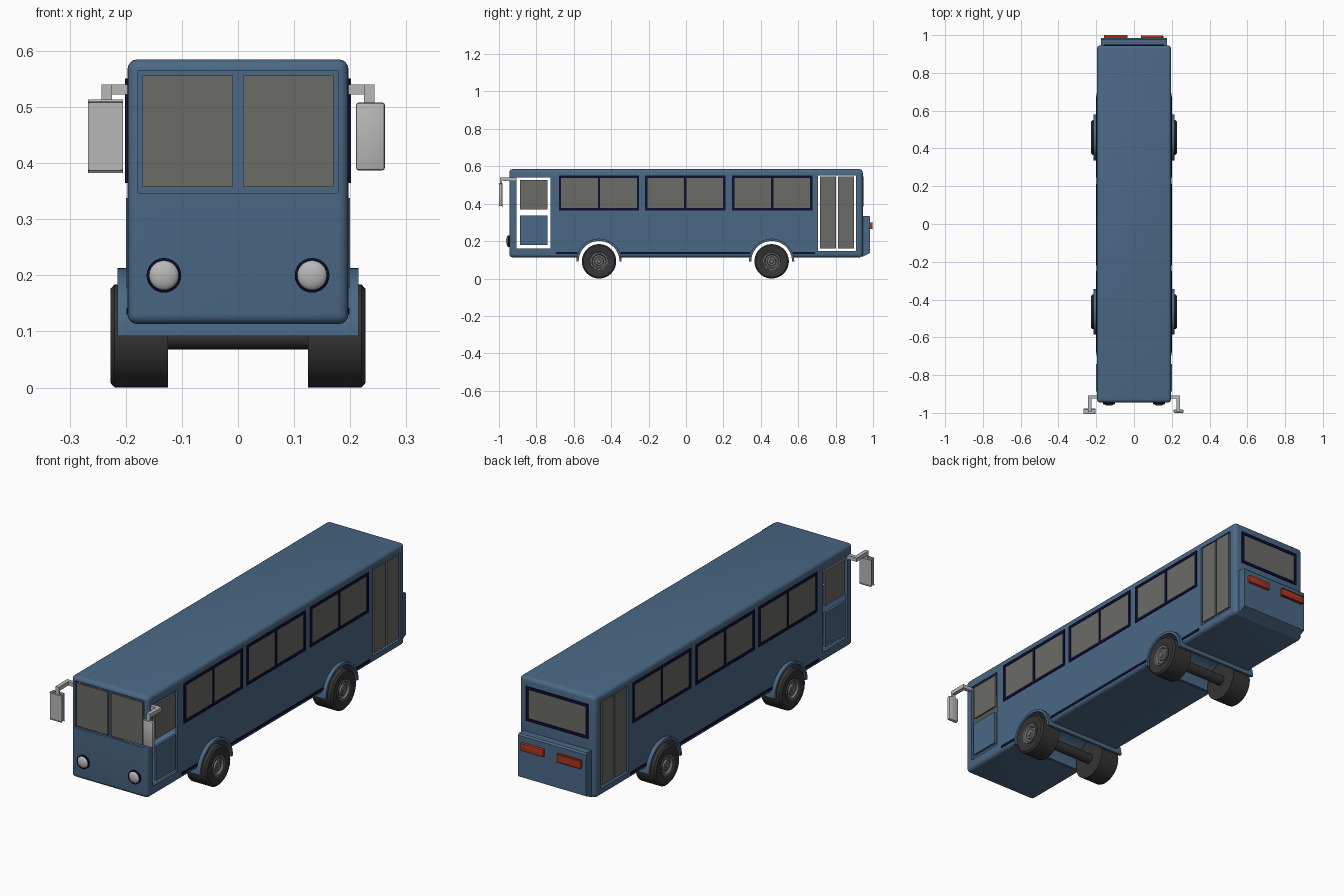
import bpy, bmesh, math
from mathutils import Vector

cube = bpy.data.objects.get("Cube")
if cube:
    bpy.data.objects.remove(cube, do_unlink=True)


def material(name, *rgb):
    m = bpy.data.materials.new(name)
    m.use_nodes = True
    m.diffuse_color = (*rgb, 1)
    m.node_tree.nodes["Principled BSDF"].inputs["Base Color"].default_value = (*rgb, 1)
    return m


BLUE = material("body_blue", 0.07, 0.14, 0.235)
GLASS = material("smoky_glass", 0.145, 0.15, 0.135)
NAVY = material("trim_navy", 0.004, 0.004, 0.03)
SILVER = material("mirror_silver", 0.48, 0.48, 0.48)
RUBBER = material("tyre_black", 0.035, 0.035, 0.035)
STEEL = material("rim_grey", 0.17, 0.17, 0.17)
RED = material("tail_red", 0.42, 0.035, 0.014)


def finish(bm, name, mat, smooth=False):
    bmesh.ops.recalc_face_normals(bm, faces=bm.faces)
    mesh = bpy.data.meshes.new(name)
    bm.to_mesh(mesh)
    bm.free()
    ob = bpy.data.objects.new(name, mesh)
    bpy.context.collection.objects.link(ob)
    mesh.materials.append(mat)
    if smooth:
        smooth_object(ob)
    return ob


def activate(ob):
    bpy.ops.object.select_all(action="DESELECT")
    ob.select_set(True)
    bpy.context.view_layer.objects.active = ob


def smooth_object(ob):
    activate(ob)
    bpy.ops.object.shade_smooth_by_angle(angle=math.radians(35))


def boxes(name, mat, spans, mirror=False, bevel=0, segments=2):
    """Boxes given as (x0, x1, y0, y1, z0, z1), optionally repeated at -x."""
    bm = bmesh.new()
    for side in ((1, -1) if mirror else (1,)):
        for x0, x1, y0, y1, z0, z1 in spans:
            vs = bmesh.ops.create_cube(bm, size=1)["verts"]
            for v in vs:
                v.co = (side * (x1 if v.co.x > 0 else x0),
                        y1 if v.co.y > 0 else y0,
                        z1 if v.co.z > 0 else z0)
    if bevel:
        bmesh.ops.bevel(bm, geom=bm.edges[:], offset=bevel, segments=segments,
                        profile=0.5, affect="EDGES")
    return finish(bm, name, mat, bool(bevel))


def extrude_x(name, mat, outline, half, smooth=False):
    """Closed (y, z) outline stretched from -half to half along x."""
    bm = bmesh.new()
    a, b = ([bm.verts.new((s * half, y, z)) for y, z in outline] for s in (-1, 1))
    n = len(outline)
    for i in range(n):
        j = (i + 1) % n
        bm.faces.new((a[i], a[j], b[j], b[i]))
    bm.faces.new(a)
    bm.faces.new(b)
    return finish(bm, name, mat, smooth)


def lathe(name, mat, profile, centre, axis, sides=40):
    """Profile of (distance along axis, radius) turned about the axis."""
    axis = Vector(axis)
    up = Vector((0, 0, 1))
    across = axis.cross(up)
    bm = bmesh.new()
    rings = []
    for d, r in profile:
        ring = []
        for i in range(sides):
            t = math.tau * i / sides
            ring.append(bm.verts.new(Vector(centre) + axis * d
                                     + (across * math.cos(t) + up * math.sin(t)) * r))
        rings.append(ring)
    for p, q in zip(rings, rings[1:]):
        for i in range(sides):
            j = (i + 1) % sides
            bm.faces.new((p[i], p[j], q[j], q[i]))
    bmesh.ops.remove_doubles(bm, verts=bm.verts, dist=1e-5)
    return finish(bm, name, mat, True)


def cut(target, cutter):
    cutter.hide_render = True
    mod = target.modifiers.new("cut", "BOOLEAN")
    mod.operation = "DIFFERENCE"
    mod.solver = "EXACT"
    mod.object = cutter
    activate(target)
    bpy.ops.object.modifier_apply(modifier=mod.name)
    bpy.data.objects.remove(cutter, do_unlink=True)


W, Y0, Y1, Z0, Z1 = 0.197, -0.945, 0.945, 0.113, 0.585
WHEEL_Y, WHEEL_Z = (-0.465, 0.458), 0.092

# Hollow body shell with door, windscreen and wheel openings
body = boxes("body", BLUE, [(-W, W, Y0, Y1, Z0, Z1)], bevel=0.018, segments=4)
t = 0.012
cut(body, boxes("cavity", BLUE, [(-W + t, W - t, Y0 + t, Y1 - t, Z0 + t, Z1 - t)]))
cut(body, boxes("front_door_hole", BLUE, [(-0.3, 0.3, -0.905, -0.725, 0.16, 0.54)]))
cut(body, boxes("rear_door_hole", BLUE, [(-0.3, 0.3, 0.705, 0.91, 0.148, 0.55)]))
cut(body, boxes("windscreen_hole", BLUE, [(-0.178, 0.178, -1.1, -0.92, 0.347, 0.565)]))
for y in WHEEL_Y:
    cut(body, lathe("arch_hole", BLUE, [(-0.3, 0), (-0.3, 0.114), (0.3, 0.114), (0.3, 0)],
                    (0, y, WHEEL_Z), (1, 0, 0)))
smooth_object(body)

# Windscreen panes
boxes("windscreen", GLASS, [(0.009, 0.17, Y0, Y0 + 0.009, 0.357, 0.556)], mirror=True)

# Front doors: glass above, blue panel below
boxes("front_door_glass", GLASS, [(0.188, W, -0.887, -0.741, 0.368, 0.528)], mirror=True)
boxes("front_door_panel", BLUE, [(0.188, 0.2, -0.887, -0.741, 0.178, 0.338)], mirror=True)

# Rear doors: two tall panes each side
boxes("rear_door_glass", GLASS,
      [(0.188, W, y, y + 0.085, 0.16, 0.545) for y in (0.717, 0.812)], mirror=True)

# Side windows with navy frames and a centre bar
f = 0.013
for i, y in enumerate((-0.68, -0.219, 0.246)):
    length, z0, z1 = 0.43, 0.365, 0.551
    x0, x1 = W - 0.003, W + 0.004
    mid, end = y + length / 2, y + length
    boxes(f"side_window_frame_{i + 1}", NAVY, [
        (x0, x1, y, end, z0, z0 + f), (x0, x1, y, end, z1 - f, z1),
        (x0, x1, y, y + f, z0 + f, z1 - f), (x0, x1, end - f, end, z0 + f, z1 - f),
        (x0, x1, mid - f / 2, mid + f / 2, z0 + f, z1 - f)], mirror=True)
    boxes(f"side_window_glass_{i + 1}", GLASS,
          [(x0, W + 0.001, y + f, end - f, z0 + f, z1 - f)], mirror=True)

# Rear window, its frame reaching through the wall
rx, z0, z1 = 0.16, 0.385, 0.545
ya, yb = Y1 - 0.003, Y1 + 0.005
boxes("rear_window_frame", NAVY, [
    (-rx, rx, ya, yb, z0, z0 + f), (-rx, rx, ya, yb, z1 - f, z1),
    (-rx, f - rx, ya, yb, z0 + f, z1 - f), (rx - f, rx, ya, yb, z0 + f, z1 - f)])
boxes("rear_window_glass", GLASS, [(f - rx, rx - f, ya, Y1 + 0.001, z0 + f, z1 - f)])

# Lower trim stripe, broken at the wheels
boxes("trim_stripe", NAVY, [(W - 0.003, W + 0.002, a, b, 0.13, 0.142) for a, b in
      ((-0.695, -0.58), (-0.35, 0.343), (0.573, 0.69))], mirror=True)

# Engine cover and tail lights
extrude_x("engine_cover", BLUE,
          [(0.94, 0.115), (0.985, 0.137), (0.985, 0.328), (0.978, 0.335), (0.94, 0.335)], 0.175)
boxes("tail_lights", RED, [(0.037, 0.155, 0.98, 0.998, 0.265, 0.3)], mirror=True, bevel=0.003)

# Arched fenders spanning the body, wheels and axles
steps = 24
arc = [math.pi * i / steps for i in range(steps + 1)]
for end, y in zip(("front", "rear"), WHEEL_Y):
    def arch(r, angles):
        return [(y + r * math.cos(a), WHEEL_Z + r * math.sin(a)) for a in angles]
    extrude_x(f"{end}_fender", BLUE, arch(0.121, arc) + arch(0.109, arc[::-1]), 0.215, True)
    lathe(f"{end}_axle", RUBBER, [(-0.13, 0.024), (0.13, 0.024)], (0, y, WHEEL_Z), (1, 0, 0), 24)
    for side, s in (("left", 1), ("right", -1)):
        place = ((0, y, WHEEL_Z), (s, 0, 0))
        lathe(f"{end}_{side}_tyre", RUBBER, [
            (0.125, 0), (0.125, 0.092), (0.22, 0.092), (0.227, 0.084),
            (0.227, 0.056), (0.221, 0.046), (0.215, 0.046)], *place)
        lathe(f"{end}_{side}_rim", STEEL, [
            (0.215, 0.047), (0.225, 0.046), (0.225, 0.039), (0.216, 0.034),
            (0.216, 0.025), (0.224, 0.022), (0.224, 0.012), (0.227, 0.01), (0.227, 0)], *place)

# Headlights: navy rim and silver dome
for side, s in (("left", 1), ("right", -1)):
    place = ((s * 0.132, Y0, 0.2), (0, -1, 0))
    lathe(f"{side}_headlight_rim", NAVY, [
        (-0.005, 0.031), (0.008, 0.031), (0.01, 0.027), (0.005, 0.026)], *place, 24)
    dome = [(0.005 + 0.012 * math.sin(a), 0.027 * math.cos(a))
            for a in (math.pi / 2 * i / 6 for i in range(7))]
    lathe(f"{side}_headlight_lens", SILVER, dome, *place, 24)

# Wing mirrors on bent arms
boxes("mirror_arms", SILVER, [
    (0.19, 0.243, -0.925, -0.907, 0.522, 0.54),
    (0.225, 0.243, -0.995, -0.925, 0.522, 0.54),
    (0.225, 0.243, -0.995, -0.985, 0.5, 0.522)], mirror=True)
boxes("mirror_heads", SILVER, [(0.21, 0.262, -1.0, -0.982, 0.387, 0.508)],
      mirror=True, bevel=0.005)
